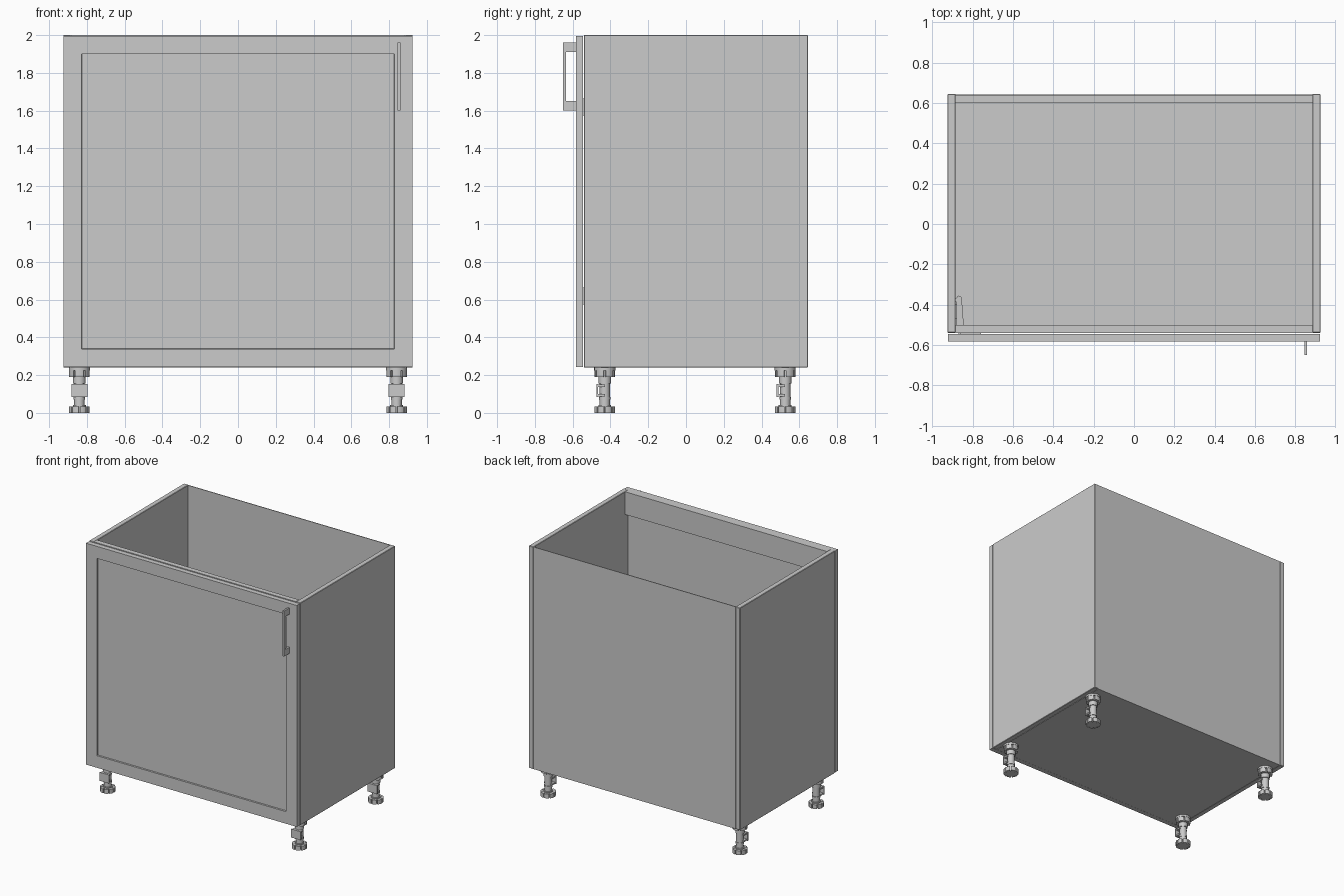
import bpy, bmesh, math
from mathutils import Matrix, Vector

if "Cube" in bpy.data.objects:
    bpy.data.objects.remove(bpy.data.objects["Cube"])


def finish(name, bm, smooth=False):
    bmesh.ops.recalc_face_normals(bm, faces=bm.faces)
    me = bpy.data.meshes.new(name)
    bm.to_mesh(me)
    bm.free()
    ob = bpy.data.objects.new(name, me)
    bpy.context.collection.objects.link(ob)
    if smooth:
        bpy.ops.object.select_all(action='DESELECT')
        ob.select_set(True)
        bpy.context.view_layer.objects.active = ob
        bpy.ops.object.shade_smooth_by_angle(angle=math.radians(35))
    return ob


def add_box(bm, x, y, z):
    c = Vector(((x[0] + x[1]) / 2, (y[0] + y[1]) / 2, (z[0] + z[1]) / 2))
    m = Matrix.Translation(c) @ Matrix.Diagonal((x[1] - x[0], y[1] - y[0], z[1] - z[0], 1))
    return bmesh.ops.create_cube(bm, size=1, matrix=m)


def add_prism(bm, pts, z0, z1):
    f = bm.faces.new([bm.verts.new((x, y, z0)) for x, y in pts])
    ext = bmesh.ops.extrude_face_region(bm, geom=[f])['geom']
    bmesh.ops.translate(bm, vec=(0, 0, z1 - z0),
                        verts=[v for v in ext if isinstance(v, bmesh.types.BMVert)])


def add_cyl(bm, r, z0, z1, n=24):
    bmesh.ops.create_cone(bm, cap_ends=True, segments=n, radius1=r, radius2=r, depth=z1 - z0,
                          matrix=Matrix.Translation((0, 0, (z0 + z1) / 2)))


def panel(name, x, y, z, bevel=0.0):
    bm = bmesh.new()
    add_box(bm, x, y, z)
    ob = finish(name, bm)
    if bevel:
        mod = ob.modifiers.new("edge", 'BEVEL')
        mod.width, mod.segments = bevel, 1
    return ob


# Carcass
W, T, Z0, Z1 = 0.925, 0.04, 0.24, 2.0
I = W - T
YF, YB = -0.54, 0.645
panel("left_side", (-W, -I), (YF, YB), (Z0, Z1), 0.003)
panel("right_side", (I, W), (YF, YB), (Z0, Z1), 0.003)
panel("floor_panel", (-I, I), (YF, 0.637), (Z0, Z0 + T))
panel("back_panel", (-I, I), (0.637, 0.643), (Z0, Z1 - 0.001))
panel("front_top_rail", (-I, I), (YF, -0.50), (1.82, Z1))
panel("rear_lower_rail", (-I, I), (0.603, 0.637), (Z0 + T, 0.46))

# Door with recessed centre panel
bm = bmesh.new()
add_box(bm, (-0.923, 0.923), (-0.583, -0.545), (0.243, 1.996))
bm.normal_update()
front = [f for f in bm.faces if f.normal.y < -0.9]
bmesh.ops.inset_region(bm, faces=front, thickness=0.135)
bmesh.ops.inset_region(bm, faces=front, thickness=0.002, depth=-0.012)
finish("door", bm)

# Bow handle: one C-shaped side profile given thickness along x
bm = bmesh.new()
prof = [(-0.58, 1.60), (-0.65, 1.60), (-0.65, 1.96), (-0.58, 1.96),
        (-0.58, 1.91), (-0.635, 1.91), (-0.635, 1.65), (-0.58, 1.65)]
add_prism(bm, prof, 0.845, 0.859)
for v in bm.verts:
    v.co = (v.co.z, v.co.x, v.co.y)
finish("door_handle", bm)

# Hinges on the left side
for label, z in (("upper", 1.62), ("lower", 0.62)):
    bm = bmesh.new()
    add_box(bm, (-I, -0.877), (-0.47, -0.40), (z - 0.06, z + 0.06))
    arm = [(-0.885, -0.37), (-0.872, -0.355), (-0.855, -0.362), (-0.845, -0.50),
           (-0.80, -0.53), (-0.80, -0.546), (-0.87, -0.546), (-0.88, -0.50)]
    add_prism(bm, arm, z - 0.022, z + 0.022)
    add_box(bm, (-0.86, -0.76), (-0.55, -0.54), (z - 0.045, z + 0.045))
    finish(label + "_hinge", bm)


def lobed(r_out, r_in, lobes, steps=4, gap=0.2):
    # disc outline cut by evenly spaced notches
    pts = []
    for k in range(lobes):
        a0 = 2 * math.pi * (k + gap / 2) / lobes
        a1 = 2 * math.pi * (k + 1 - gap / 2) / lobes
        pts.append((r_in * math.cos(a0), r_in * math.sin(a0)))
        for s in range(steps + 1):
            a = a0 + (a1 - a0) * s / steps
            pts.append((r_out * math.cos(a), r_out * math.sin(a)))
        pts.append((r_in * math.cos(a1), r_in * math.sin(a1)))
    return pts


# Adjustable leg, built once and reused
bm = bmesh.new()
add_cyl(bm, 0.056, 0.225, 0.24)
add_prism(bm, lobed(0.054, 0.040, 6), 0.19, 0.226)
add_cyl(bm, 0.033, 0.155, 0.192)
add_cyl(bm, 0.027, 0.03, 0.16)
add_cyl(bm, 0.031, 0.07, 0.085)
add_cyl(bm, 0.034, 0.03, 0.042)
add_prism(bm, lobed(0.055, 0.040, 8, gap=0.16), 0.0, 0.034)
leg = finish("front_left_leg", bm, True)

# Plinth clip on the front of each leg
bm = bmesh.new()
add_box(bm, (-0.042, 0.042), (-0.045, -0.036), (0.085, 0.152))
add_box(bm, (-0.036, 0.036), (-0.037, 0.0), (0.138, 0.150))
add_box(bm, (-0.036, 0.036), (-0.037, 0.0), (0.087, 0.099))
clip = finish("front_left_leg_clip", bm)

for y, fb in ((-0.43, "front"), (0.525, "back")):
    for x, lr in ((-0.84, "left"), (0.84, "right")):
        for src, part in ((leg, "leg"), (clip, "leg_clip")):
            ob = src
            if (fb, lr) != ("front", "left"):
                ob = src.copy()
                ob.name = f"{fb}_{lr}_{part}"
                bpy.context.collection.objects.link(ob)
            ob.location = (x, y, 0)
